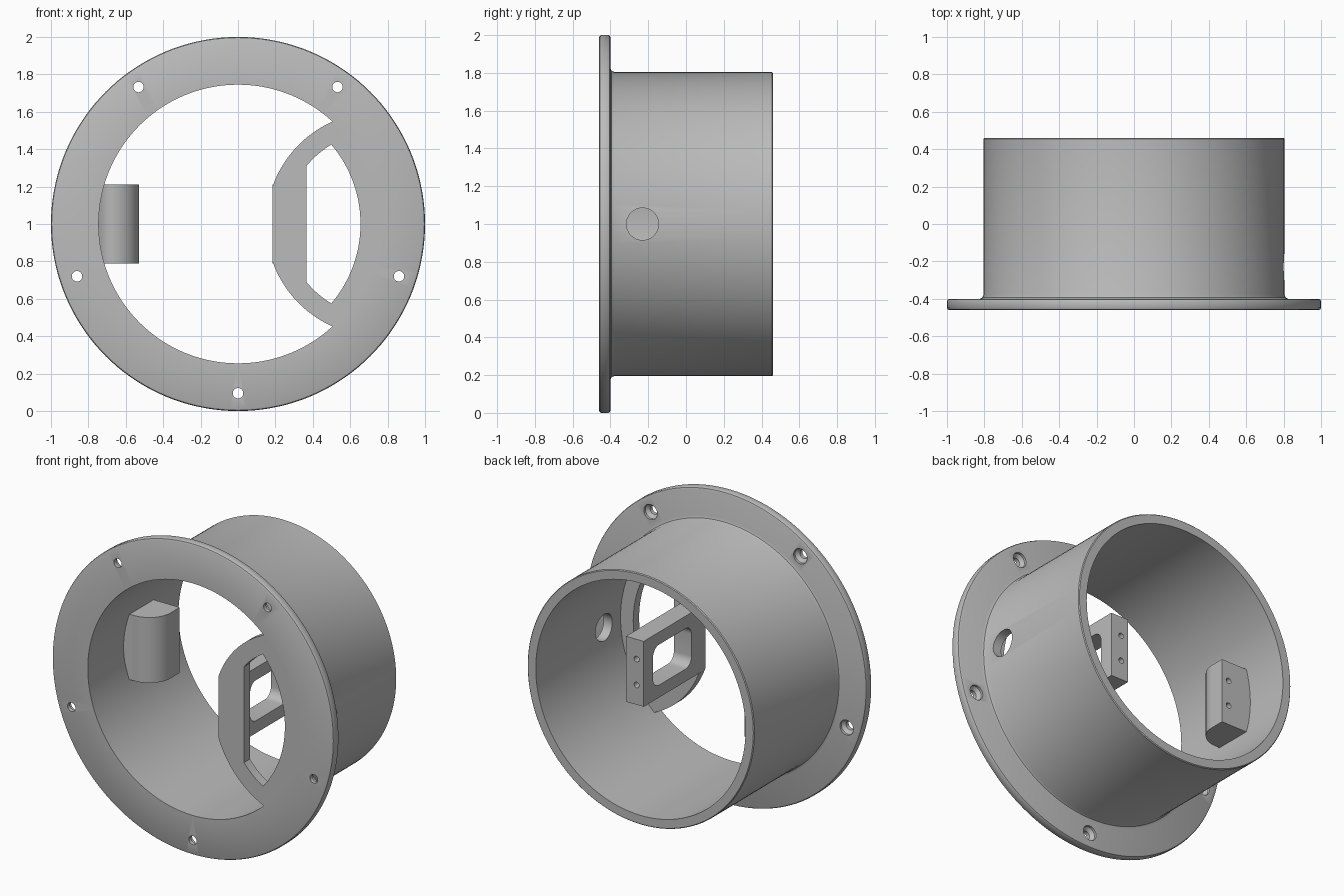
import bpy, bmesh, math
from mathutils import Vector

cube = bpy.data.objects.get("Cube")
if cube:
    bpy.data.objects.remove(cube)

grey = bpy.data.materials.new("plain_grey")
grey.use_nodes = True
COLOR = (0.5, 0.5, 0.5, 1)
grey.diffuse_color = COLOR
grey.node_tree.nodes["Principled BSDF"].inputs["Base Color"].default_value = COLOR

CZ = 1.0                      # height of the ring axis
FRONT, BACK, FLANGE_BACK = -0.46, 0.46, -0.40
PLANES = {"x": lambda a, b, d: (d, a, b),
          "y": lambda a, b, d: (a, d, b),
          "z": lambda a, b, d: (a, b, d)}


def finish(name, bm):
    bmesh.ops.recalc_face_normals(bm, faces=bm.faces)
    mesh = bpy.data.meshes.new(name)
    bm.to_mesh(mesh)
    bm.free()
    mesh.materials.append(grey)
    obj = bpy.data.objects.new(name, mesh)
    bpy.context.collection.objects.link(obj)
    return obj


def prism(name, pts, axis, lo, hi):
    """Extrude a flat outline along an axis."""
    bm = bmesh.new()
    face = bm.faces.new([bm.verts.new(PLANES[axis](a, b, lo)) for a, b in pts])
    out = bmesh.ops.extrude_face_region(bm, geom=[face])
    move = Vector(PLANES[axis](0, 0, hi - lo))
    bmesh.ops.translate(bm, vec=move, verts=[v for v in out["geom"] if isinstance(v, bmesh.types.BMVert)])
    return finish(name, bm)


def lathe(name, profile, center, steps, closed=True):
    """Revolve (radius, y) points about an axis parallel to y."""
    bm = bmesh.new()
    rings = []
    for r, y in profile:
        rings.append([bm.verts.new((center[0] + r * math.cos(math.tau * i / steps), y,
                                    center[1] + r * math.sin(math.tau * i / steps)))
                      for i in range(steps)])
    pairs = list(zip(rings, rings[1:]))
    if closed:
        pairs.append((rings[-1], rings[0]))
    else:
        bm.faces.new(rings[0])
        bm.faces.new(rings[-1])
    for p, q in pairs:
        for i in range(steps):
            j = (i + 1) % steps
            bm.faces.new((p[i], p[j], q[j], q[i]))
    return finish(name, bm)


def arc(cx, cy, r, start, end, n):
    return [(cx + r * math.cos(start + (end - start) * i / n),
             cy + r * math.sin(start + (end - start) * i / n)) for i in range(n + 1)]


def cut(obj, cutters):
    """Subtract each cutter, then remove it."""
    for c in cutters:
        mod = obj.modifiers.new("cut", "BOOLEAN")
        mod.operation, mod.solver, mod.object = "DIFFERENCE", "EXACT", c
    dg = bpy.context.evaluated_depsgraph_get()
    mesh = bpy.data.meshes.new_from_object(obj.evaluated_get(dg))
    obj.modifiers.clear()
    obj.data = mesh
    for c in cutters:
        bpy.data.objects.remove(c)


# Flanged tube with rounded rim and a small root fillet
B = 0.012
TUBE, BORE, RIM = 0.805, 0.745, 1.0
body = lathe("flanged_tube", [
    (BORE, FRONT), (RIM - B, FRONT), (RIM - B / 3, FRONT + B / 3), (RIM, FRONT + B),
    (RIM, FLANGE_BACK - B), (RIM - B / 3, FLANGE_BACK - B / 3), (RIM - B, FLANGE_BACK),
    (TUBE + 0.02, FLANGE_BACK), (TUBE + 0.006, FLANGE_BACK + 0.006), (TUBE, FLANGE_BACK + 0.02),
    (TUBE, BACK - 0.005), (TUBE - 0.005, BACK), (BORE, BACK)], (0, CZ), 144)

# Five countersunk screw holes and the side port
cutters = []
for k in range(5):
    a = math.radians(-90 + 72 * k)
    pos = (0.905 * math.cos(a), CZ + 0.905 * math.sin(a))
    cutters.append(lathe("screw_cutter", [(0.028, FRONT - 0.05), (0.028, FLANGE_BACK - 0.035),
                                          (0.048, FLANGE_BACK - 0.015), (0.048, FLANGE_BACK + 0.01)],
                         pos, 24, closed=False))
cutters.append(prism("port_cutter", arc(-0.23, CZ, 0.085, 0, math.tau * 47 / 48, 47), "x", 0.5, 1.2))
cut(body, cutters)


# D-shaped front frame
def d_outline(hub, r_arc, flat, r_out):
    """Outline bounded by a flat edge, arcs about the hub and the ring arc."""
    hit = (r_out ** 2 - r_arc ** 2 + hub ** 2) / (2 * hub)
    high = math.sqrt(r_out ** 2 - hit ** 2)
    t0 = math.atan2(high, hit - hub)
    t1 = math.acos((flat - hub) / r_arc)
    ring = math.atan2(high, hit)
    upper = arc(hub, CZ, r_arc, t0, t1, 16)
    lower = [(x, 2 * CZ - z) for x, z in reversed(upper)]
    return upper + lower + arc(0, CZ, r_out, -ring, ring, 32)[1:-1]


frame = prism("front_frame", d_outline(0.75, 0.6, 0.185, BORE + 0.001), "y", FRONT, FLANGE_BACK)
cut(frame, [prism("opening_cutter", d_outline(0.75, 0.493, 0.365, 0.655), "y", -0.6, -0.3)])


def mount_holes(x, y):
    return [lathe("pin_cutter", [(0.018, y - 0.08), (0.018, y + 0.05)], (x, z), 20, closed=False)
            for z in (CZ - 0.083, CZ + 0.083)]


# Bracket arm with a rounded window and two rear screw holes
Z0, Z1, REAR = CZ - 0.21, CZ + 0.21, 0.165
arm = prism("bracket_arm", [(0.185, FLANGE_BACK - 0.02), (0.31, FLANGE_BACK - 0.02),
                            (0.31, REAR), (0.185, REAR)], "z", Z0, Z1)
window = []
for i, (y, z) in enumerate([(0.01, 0.07), (-0.26, 0.07), (-0.26, -0.07), (0.01, -0.07)]):
    window += arc(y, CZ + z, 0.06, i * math.pi / 2, (i + 1) * math.pi / 2, 8)
cut(arm, [prism("window_cutter", window, "x", 0.1, 0.4)] + mount_holes(0.235, REAR))

# Wall block with a rounded front and two rear screw holes
side = [(-0.75, -0.1), (-0.725, -0.085), (-0.7, -0.078)]
side += arc(-0.68, 0.072, 0.15, -math.pi / 2, 0, 14)
block = prism("wall_block", side + [(-0.53, REAR), (-0.75, REAR)], "z", Z0, Z1)
cut(block, mount_holes(-0.58, REAR))

# Smooth the round surfaces, keep edges sharp
bpy.ops.object.select_all(action="DESELECT")
for obj in (body, frame, arm, block):
    obj.select_set(True)
bpy.context.view_layer.objects.active = body
bpy.ops.object.shade_smooth_by_angle(angle=math.radians(30))
